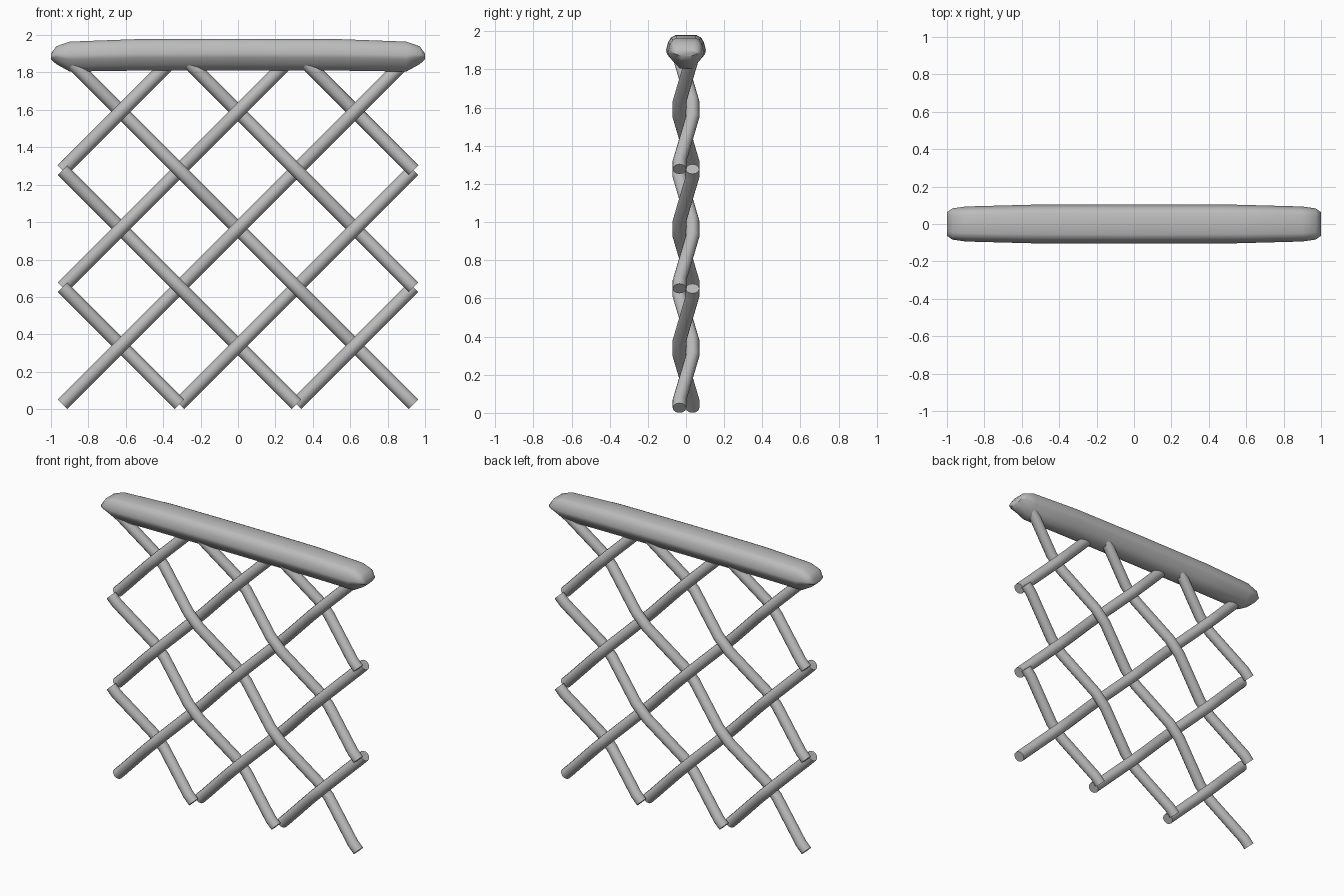
import bpy
import bmesh
import math

cube = bpy.data.objects.get("Cube")
if cube:
    bpy.data.objects.remove(cube, do_unlink=True)

grey = bpy.data.materials.new("galvanised grey")
grey.use_nodes = True
COLOUR = (0.5, 0.5, 0.5, 1)
grey.diffuse_color = COLOUR
grey.node_tree.nodes["Principled BSDF"].inputs["Base Color"].default_value = COLOUR

STEP = 0.313      # lattice spacing between crossings
BASE = 0.026      # height of the lowest crossings
RADIUS = 0.036
WEAVE = 0.034     # depth offset of a wire at each crossing
FLAT = 0.13       # share of a step that runs level at each crossing


def activate(obj):
    bpy.ops.object.select_all(action="DESELECT")
    obj.select_set(True)
    bpy.context.view_layer.objects.active = obj


def wire(name, col, row, count, direction):
    """Woven wire climbing from a lattice node; direction is +1 or -1 in x."""
    points = []
    for k in range(count + 1):
        side = -1 if (col + k) % 2 == 0 else 1
        for d in (-FLAT, FLAT):
            t = min(max(k + d, 0), count)
            points.append((direction * (col + t) * STEP,
                           direction * side * WEAVE,
                           BASE + (row + t) * STEP))
    # drop the doubled points at both ends
    points = [p for i, p in enumerate(points) if i == 0 or p != points[i - 1]]
    curve = bpy.data.curves.new(name, "CURVE")
    curve.dimensions = "3D"
    curve.bevel_depth = RADIUS
    curve.bevel_resolution = 4
    curve.use_fill_caps = True
    spline = curve.splines.new("POLY")
    spline.points.add(len(points) - 1)
    for sp, p in zip(spline.points, points):
        sp.co = (*p, 1)
    obj = bpy.data.objects.new(name, curve)
    bpy.context.collection.objects.link(obj)
    curve.materials.append(grey)
    activate(obj)
    bpy.ops.object.convert(target="MESH")
    bpy.ops.object.shade_smooth_by_angle(angle=math.radians(40))


# Woven lattice: each wire has a twin turned half a circle about z
runs = [(-3, 0, 6), (-3, 2, 4), (-3, 4, 2), (-1, 0, 4), (1, 0, 2)]
for number, (col, row, count) in enumerate(runs, 1):
    wire(f"rising_wire_{number}", col, row, count, 1)
    wire(f"falling_wire_{number}", col, row, count, -1)

# Top rail: half section (y, height share) lofted along x
half = [(0.035, 0), (0.065, 0.17), (0.1, 0.41), (0.104, 0.54),
        (0.094, 0.78), (0.078, 0.93), (0.055, 1)]
section = half + [(-y, h) for y, h in reversed(half)]
# x, width scale, bottom, top
ends = [(0.55, 0.99, 1.81, 1.978), (0.9, 0.9, 1.805, 1.965),
        (0.972, 0.8, 1.845, 1.94), (1.0, 0.6, 1.87, 1.9)]
stations = [(-x, *rest) for x, *rest in reversed(ends)] + [(0, 1, 1.812, 1.98)] + ends

bm = bmesh.new()
rings = [[bm.verts.new((x, y * w, lo + h * (hi - lo))) for y, h in section]
         for x, w, lo, hi in stations]
for a, b in zip(rings, rings[1:]):
    for i in range(len(section)):
        j = (i + 1) % len(section)
        bm.faces.new((a[i], a[j], b[j], b[i]))
bm.faces.new(rings[0])
bm.faces.new(rings[-1])
bmesh.ops.recalc_face_normals(bm, faces=bm.faces)
mesh = bpy.data.meshes.new("top_rail")
bm.to_mesh(mesh)
bm.free()
mesh.materials.append(grey)
rail = bpy.data.objects.new("top_rail", mesh)
bpy.context.collection.objects.link(rail)
activate(rail)
bpy.ops.object.shade_smooth_by_angle(angle=math.radians(50))
